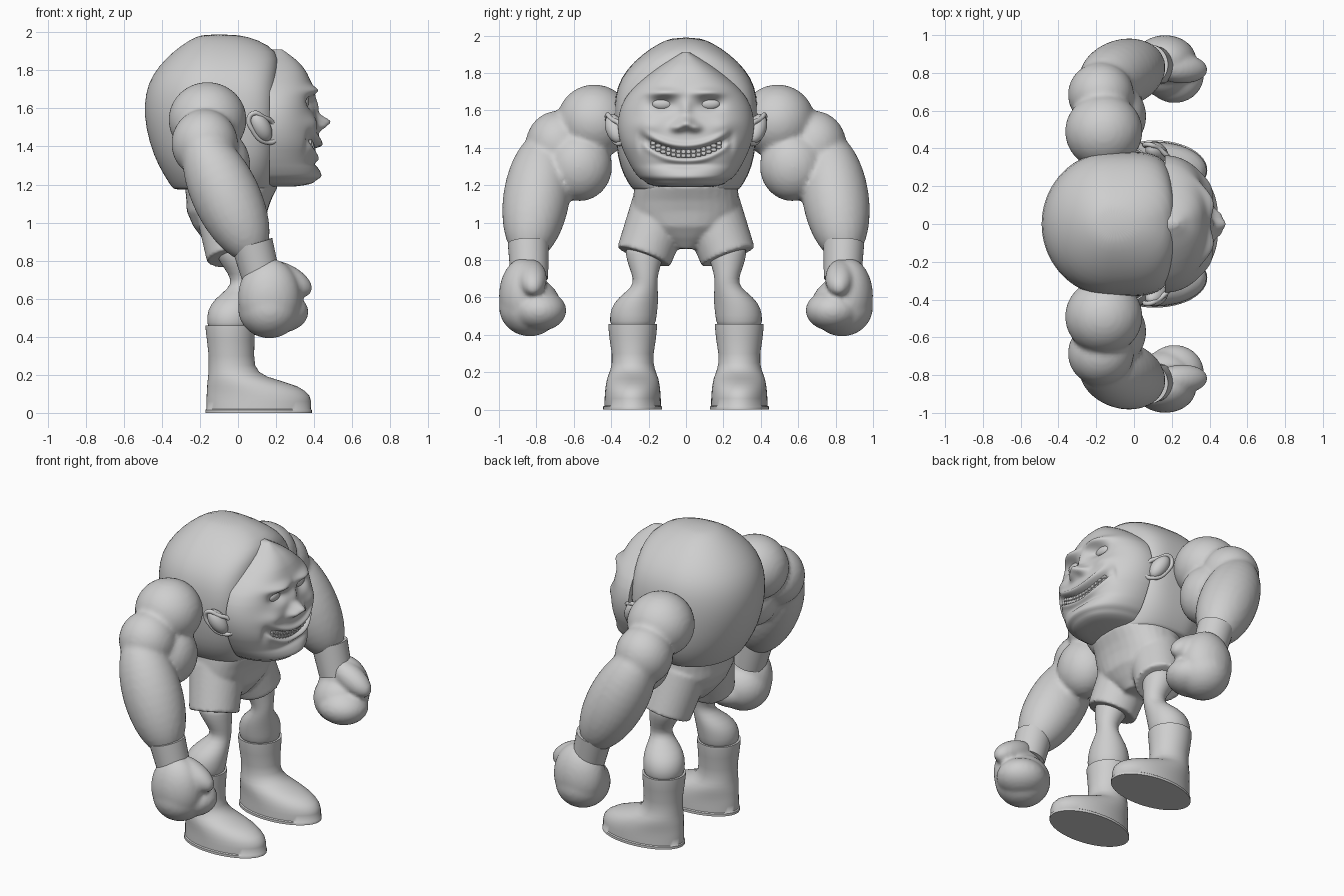
import bpy, bmesh
from math import sin, cos, pi, exp, radians
from mathutils import Vector, Matrix

if "Cube" in bpy.data.objects:
    bpy.data.objects.remove(bpy.data.objects["Cube"], do_unlink=True)

clay = bpy.data.materials.new("grey_clay")
clay.use_nodes = True
clay.diffuse_color = (0.62, 0.62, 0.62, 1)
clay.node_tree.nodes["Principled BSDF"].inputs["Base Color"].default_value = (0.62, 0.62, 0.62, 1)


def finish(name, bm, sharp=180, subdiv=0, fuse=0, relax=3):
    """Turn a bmesh into a shaded object; fuse melts overlapping lumps into one skin."""
    bmesh.ops.recalc_face_normals(bm, faces=bm.faces)
    mesh = bpy.data.meshes.new(name)
    bm.to_mesh(mesh)
    bm.free()
    mesh.materials.append(clay)
    mesh.shade_smooth()
    if sharp < 180:
        mesh.set_sharp_from_angle(angle=radians(sharp))
    ob = bpy.data.objects.new(name, mesh)
    bpy.context.collection.objects.link(ob)
    if fuse:
        m = ob.modifiers.new("fuse", 'REMESH')
        m.mode = 'VOXEL'
        m.voxel_size = fuse
        m.use_smooth_shade = True
        m = ob.modifiers.new("relax", 'SMOOTH')
        m.factor, m.iterations = 0.5, relax
    if subdiv:
        m = ob.modifiers.new("subdivide", 'SUBSURF')
        m.levels = m.render_levels = subdiv


def ball(bm, c, radii):
    mat = Matrix.Translation(c) @ Matrix.Diagonal((*radii, 1))
    bmesh.ops.create_uvsphere(bm, u_segments=32, v_segments=20, radius=1, matrix=mat)


def along(a, b):
    a, b = Vector(a), Vector(b)
    rot = (b - a).to_track_quat('Z', 'Y').to_matrix().to_4x4()
    return Matrix.Translation((a + b) / 2) @ rot, (b - a).length


def spindle(bm, a, b, r):
    mat, length = along(a, b)
    mat = mat @ Matrix.Diagonal((r, r, length / 2, 1))
    bmesh.ops.create_uvsphere(bm, u_segments=32, v_segments=20, radius=1, matrix=mat)


def tube(bm, a, b, r0, r1):
    mat, length = along(a, b)
    bmesh.ops.create_cone(bm, cap_ends=True, segments=32, radius1=r0, radius2=r1,
                          depth=length, matrix=mat)


def loft(bm, rings, n=32):
    """Rings: z, back x, widest x, front x, centre y, half width, front squareness."""
    rows = []
    for z, xb, xm, xf, cy, w, p in rings:
        row = []
        for i in range(n):
            c, s = cos(2 * pi * i / n), sin(2 * pi * i / n)
            e = 2 / p if c > 0 else 1
            x = xm + (xf - xm) * c ** e if c > 0 else xm + (xm - xb) * c
            y = cy + w * (abs(s) ** e) * (1 if s > 0 else -1)
            row.append(bm.verts.new((x, y, z)))
        rows.append(row)
    for r0, r1 in zip(rows, rows[1:]):
        for i in range(n):
            j = (i + 1) % n
            bm.faces.new((r0[i], r0[j], r1[j], r1[i]))
    bm.faces.new(rows[0])
    bm.faces.new(rows[-1])


# Huge round torso, flattened behind the face: z, back, front, half width, squareness
bm = bmesh.new()
loft(bm, [(z, xb, -0.12, xf, 0, w, p) for z, xb, xf, w, p in (
    (1.172, -.3, .17, .25, 2.8), (1.176, -.335, .19, .28, 2.8), (1.18, -.345, .195, .288, 2.8),
    (1.25, -.39, .205, .335, 3.2), (1.35, -.445, .212, .367, 3.8), (1.5, -.487, .212, .384, 4.4),
    (1.62, -.495, .212, .386, 4.4), (1.73, -.475, .212, .37, 4), (1.82, -.42, .217, .318, 3.4),
    (1.9, -.34, .21, .235, 2.7), (1.96, -.255, .11, .145, 2.2), (1.99, -.19, 0, .07, 2))], 40)
finish("torso", bm, subdiv=1)

# Face mask: z, half width, front x
OUTLINE = [(1.19, .14, .3), (1.2, .19, .38), (1.215, .23, .425), (1.26, .27, .435), (1.31, .3, .415),
           (1.36, .325, .42), (1.42, .35, .43), (1.5, .365, .42), (1.58, .36, .405), (1.65, .335, .4),
           (1.7, .3, .4), (1.75, .25, .38), (1.82, .165, .345), (1.87, .09, .29), (1.91, .02, .23)]
# Sculpted bumps: y, z, spread y, spread z, height
BUMPS = [(.12, 1.695, .085, .024, .034), (.125, 1.63, .065, .034, -.045), (.2, 1.52, .07, .045, .02),
         (.05, 1.508, .032, .024, .036), (.24, 1.43, .02, .05, -.015),
         (0, 1.61, .03, .05, .02), (0, 1.53, .04, .032, .068), (0, 1.31, .14, .02, -.02),
         (0, 1.24, .09, .03, .01)]
BACK = .165


def outline(z):
    for (z0, w0, f0), (z1, w1, f1) in zip(OUTLINE, OUTLINE[1:]):
        if z <= z1:
            t = max(0, (z - z0) / (z1 - z0))
            return w0 + (w1 - w0) * t, f0 + (f1 - f0) * t
    return OUTLINE[-1][1:]


def soft_outline(z):
    """Average nearby heights so the mask has no bands; fades out at chin and peak."""
    reach = min(.035, z - 1.19, 1.91 - z)
    near = [outline(z + reach * k / 4) for k in range(-4, 5)]
    return [sum(v) / len(near) for v in zip(*near)]


def smile(y):
    return 1.368 + 1.5 * y * y


def face_x(y, z, mouth=True):
    w, front = soft_outline(z)
    x = BACK + (front - BACK) * max(0, 1 - abs(y / w) ** 2.6) ** .5
    for by, bz, sy, sz, h in BUMPS:
        x += h * exp(-((abs(y) - by) / sy) ** 2 - ((z - bz) / sz) ** 2)
    if mouth:
        fade, d = exp(-(y / .2) ** 6), z - smile(y)
        x += fade * (-.06 * exp(-(d / .023) ** 4) + .018 * exp(-((d - .045) / .016) ** 2)
                     + .012 * exp(-((d + .042) / .016) ** 2))
    return x


bm = bmesh.new()
ROWS, COLS = 110, 80
grid = []
for r in range(ROWS + 1):
    z = 1.19 + .72 * r / ROWS
    w = soft_outline(z)[0]
    ys = [w * sin(pi * (c / COLS - .5)) for c in range(COLS + 1)]
    grid.append([bm.verts.new((face_x(y, z), y, z)) for y in ys])
for r0, r1 in zip(grid, grid[1:]):
    for c in range(COLS):
        bm.faces.new((r0[c], r0[c + 1], r1[c + 1], r1[c]))
    bm.faces.new((r0[-1], r0[0], r1[0], r1[-1]))
bm.faces.new(grid[0])
bm.faces.new(grid[-1])
finish("face", bm, sharp=70)

# Two rows of teeth following the smile
for name, dz in (("upper_teeth", .0105), ("lower_teeth", -.0105)):
    bm = bmesh.new()
    for i in range(14):
        y = (i - 6.5) * .027
        z = smile(y) + dz
        mat = Matrix.Translation((face_x(y, z, False) - .038, y, z)) @ Matrix.Diagonal((.045, .027, .022, 1))
        bmesh.ops.create_cube(bm, size=1, matrix=mat)
    bmesh.ops.bevel(bm, geom=bm.edges[:], offset=.003, segments=1, affect='EDGES')
    finish(name, bm, sharp=40)

for side, s in (("left", 1), ("right", -1)):
    # Eye
    bm = bmesh.new()
    ball(bm, (face_x(.125, 1.635), s * .125, 1.635), (.026, .058, .032))
    finish(side + "_eye", bm)

    # Ear: rolled rim around a hollow shell, top leaning back and flaring out
    rim_path = [(.2, .335, 1.44), (.14, .37, 1.425), (.08, .405, 1.48), (.058, .42, 1.55),
                (.085, .42, 1.575), (.13, .4, 1.555), (.185, .35, 1.52)]
    rim = bpy.data.curves.new(side + "_ear_rim", 'CURVE')
    rim.dimensions = '3D'
    rim.bevel_depth, rim.bevel_resolution = .013, 3
    sp = rim.splines.new('BEZIER')
    sp.bezier_points.add(len(rim_path) - 1)
    for p, (x, y, z) in zip(sp.bezier_points, rim_path):
        p.co = (x, s * y, z)
        p.handle_left_type = p.handle_right_type = 'AUTO'
    sp.use_cyclic_u = True
    rim.materials.append(clay)
    bpy.context.collection.objects.link(bpy.data.objects.new(side + "_ear_rim", rim))
    bm = bmesh.new()
    spindle(bm, (.16, s * .355, 1.43), (.08, s * .405, 1.575), .05)
    finish(side + "_ear", bm)

    # Arm muscles fused together
    bm = bmesh.new()
    ball(bm, (-.16, s * .49, 1.54), (.205, .2, .198))
    ball(bm, (-.175, s * .685, 1.415), (.175, .172, .182))
    ball(bm, (-.09, s * .57, 1.3), (.155, .175, .185))
    spindle(bm, (-.225, s * .745, 1.48), (.1, s * .852, .8), .178)
    finish(side + "_arm", bm, fuse=.016)

    # Glove with cuff, curled fingers and thumb
    bm = bmesh.new()
    tube(bm, (.074, s * .843, .89), (.125, s * .837, .7), .11, .1)
    finish(side + "_glove_cuff", bm, sharp=40)
    bm = bmesh.new()
    ball(bm, (.165, s * .868, .605), (.165, .132, .205))
    ball(bm, (.165, s * .835, .55), (.165, .165, .158))
    ball(bm, (.215, s * .785, .53), (.155, .145, .11))
    spindle(bm, (.11, s * .83, .775), (.385, s * .815, .635), .078)
    finish(side + "_glove", bm, fuse=.014)

    # Skinny knee and round calf
    bm = bmesh.new()
    loft(bm, [(z, x - r, x, x + r, s * y, r, 2) for z, x, y, r in (
        (.9, -.02, .215, .11), (.83, -.015, .22, .105), (.76, .01, .222, .083), (.7, .03, .217, .063),
        (.655, .02, .22, .068), (.6, -.015, .255, .108), (.54, -.035, .278, .127),
        (.47, -.04, .285, .125), (.42, -.04, .285, .11))], 24)
    finish(side + "_leg", bm, subdiv=1)

    # Boot: z, back, widest, front, half width
    bm = bmesh.new()
    loft(bm, [(z, xb, xm, xf, s * .285, w, 2) for z, xb, xm, xf, w in (
        (0, -.172, .11, .388, .158), (.016, -.172, .11, .388, .158),
        (.021, -.166, .11, .383, .151), (.06, -.166, .11, .384, .15), (.09, -.165, .1, .375, .148),
        (.115, -.163, .08, .352, .146), (.14, -.162, .05, .31, .142),
        (.165, -.16, .02, .235, .137), (.19, -.157, -.01, .155, .128),
        (.215, -.155, -.025, .112, .119), (.25, -.154, -.033, .09, .112),
        (.3, -.154, -.035, .085, .112), (.38, -.163, -.04, .086, .124), (.44, -.17, -.04, .09, .13),
        (.458, -.17, -.04, .09, .13))], 48)
    finish(side + "_boot", bm, sharp=50)

# Shorts: waist, seat and two splayed legs
bm = bmesh.new()
loft(bm, [(z, xb, xm, xf, 0, w, 2.3) for z, xb, xm, xf, w in (
    (.86, -.13, -.05, .05, .07), (.92, -.19, -.05, .1, .16), (.98, -.235, -.06, .14, .25),
    (1.06, -.27, -.05, .155, .292), (1.12, -.272, -.04, .175, .285), (1.2, -.28, -.04, .215, .275))])
for s in (1, -1):
    tube(bm, (-.06, s * .13, 1.08), (-.015, s * .226, .818), .165, .15)
finish("shorts", bm, fuse=.012, relax=3)
